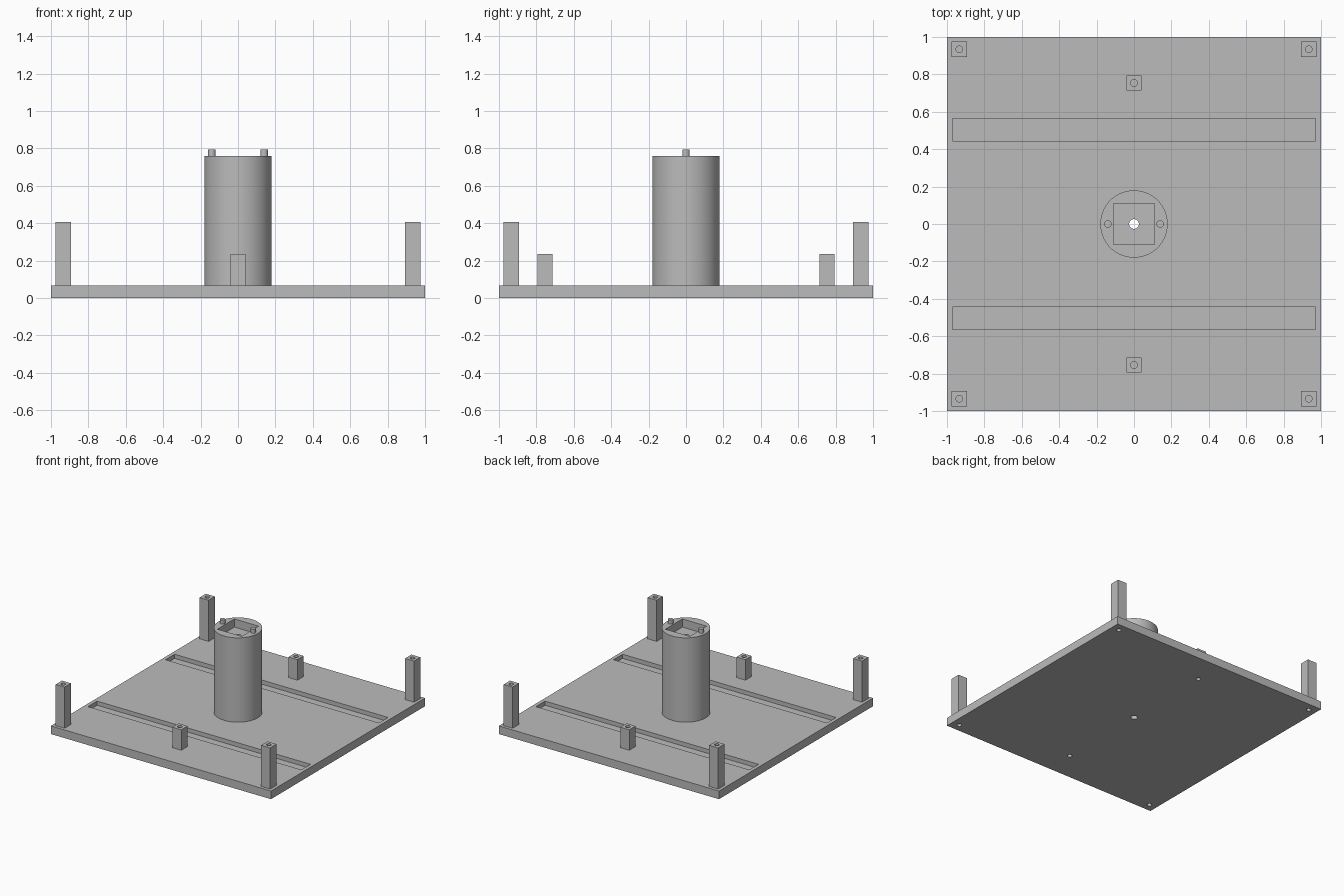
import bpy

default = bpy.data.objects.get("Cube")
if default:
    bpy.data.objects.remove(default, do_unlink=True)

# Single plain grey
grey = bpy.data.materials.new("light grey plastic")
grey.use_nodes = True
colour = (0.5, 0.5, 0.5, 1)
grey.diffuse_color = colour
grey.node_tree.nodes["Principled BSDF"].inputs["Base Color"].default_value = colour

PLATE_TOP = 0.067
TOWER_TOP = 0.76
RECESS = 0.067
OVER = 0.01  # cutter overshoot


def finish(ob, name):
    ob.name = name
    ob.data.name = name
    ob.data.materials.clear()
    ob.data.materials.append(grey)
    return ob


def box(name, x, y, z0, z1, width, depth):
    bpy.ops.mesh.primitive_cube_add(size=1, location=(x, y, (z0 + z1) / 2))
    ob = bpy.context.object
    ob.scale = (width, depth, z1 - z0)
    bpy.ops.object.transform_apply(location=False, rotation=False, scale=True)
    return finish(ob, name)


def cylinder(name, x, y, z0, z1, radius, sides=32):
    bpy.ops.mesh.primitive_cylinder_add(vertices=sides, radius=radius, depth=z1 - z0,
                                        location=(x, y, (z0 + z1) / 2))
    return finish(bpy.context.object, name)


def cut(ob, cutters):
    """Subtract the cutters, apply, and remove them."""
    bpy.context.view_layer.objects.active = ob
    for cutter in cutters:
        mod = ob.modifiers.new("cut", "BOOLEAN")
        mod.operation = "DIFFERENCE"
        mod.solver = "EXACT"
        mod.object = cutter
        bpy.ops.object.modifier_apply(modifier=mod.name)
        bpy.data.objects.remove(cutter, do_unlink=True)


def smooth(ob):
    bpy.ops.object.select_all(action="DESELECT")
    ob.select_set(True)
    bpy.context.view_layer.objects.active = ob
    bpy.ops.object.shade_smooth_by_angle()


# Post layout: name, x, y, top height
posts = [(f"{end}_{side}_corner_post", sx * 0.934, sy * 0.934, 0.405)
         for sy, end in ((-1, "front"), (1, "back"))
         for sx, side in ((1, "left"), (-1, "right"))]
posts += [("front_middle_post", 0, -0.754, 0.235), ("back_middle_post", 0, 0.754, 0.235)]

# Base plate with two long grooves, a centre hole and screw holes under the posts
plate = box("base_plate", 0, 0, 0, PLATE_TOP, 2, 2)
cutters = [box("groove_cutter", 0, sy * 0.504, PLATE_TOP - 0.034, PLATE_TOP + OVER, 1.94, 0.118)
           for sy in (-1, 1)]
cutters.append(cylinder("centre_cutter", 0, 0, -OVER, PLATE_TOP + OVER, 0.026))
cutters += [cylinder("screw_cutter", x, y, -OVER, PLATE_TOP + OVER, 0.018)
            for _, x, y, _ in posts]
cut(plate, cutters)
smooth(plate)

# Square posts with a blind hole in the top
for name, x, y, top in posts:
    post = box(name, x, y, PLATE_TOP, top, 0.082, 0.082)
    cut(post, [cylinder("hole_cutter", x, y, top - 0.1, top + OVER, 0.018)])
    smooth(post)

# Central tower with a square recess and a bore right through
tower = cylinder("tower", 0, 0, PLATE_TOP, TOWER_TOP, 0.18, 96)
cut(tower, [box("recess_cutter", 0, 0, TOWER_TOP - RECESS, TOWER_TOP + OVER, 0.22, 0.22),
            cylinder("bore_cutter", 0, 0, 0, TOWER_TOP, 0.026)])
smooth(tower)

# Locating pins on the tower rim
for sx, side in ((1, "left"), (-1, "right")):
    smooth(cylinder(f"{side}_pin", sx * 0.14, 0, TOWER_TOP, 0.793, 0.02))
